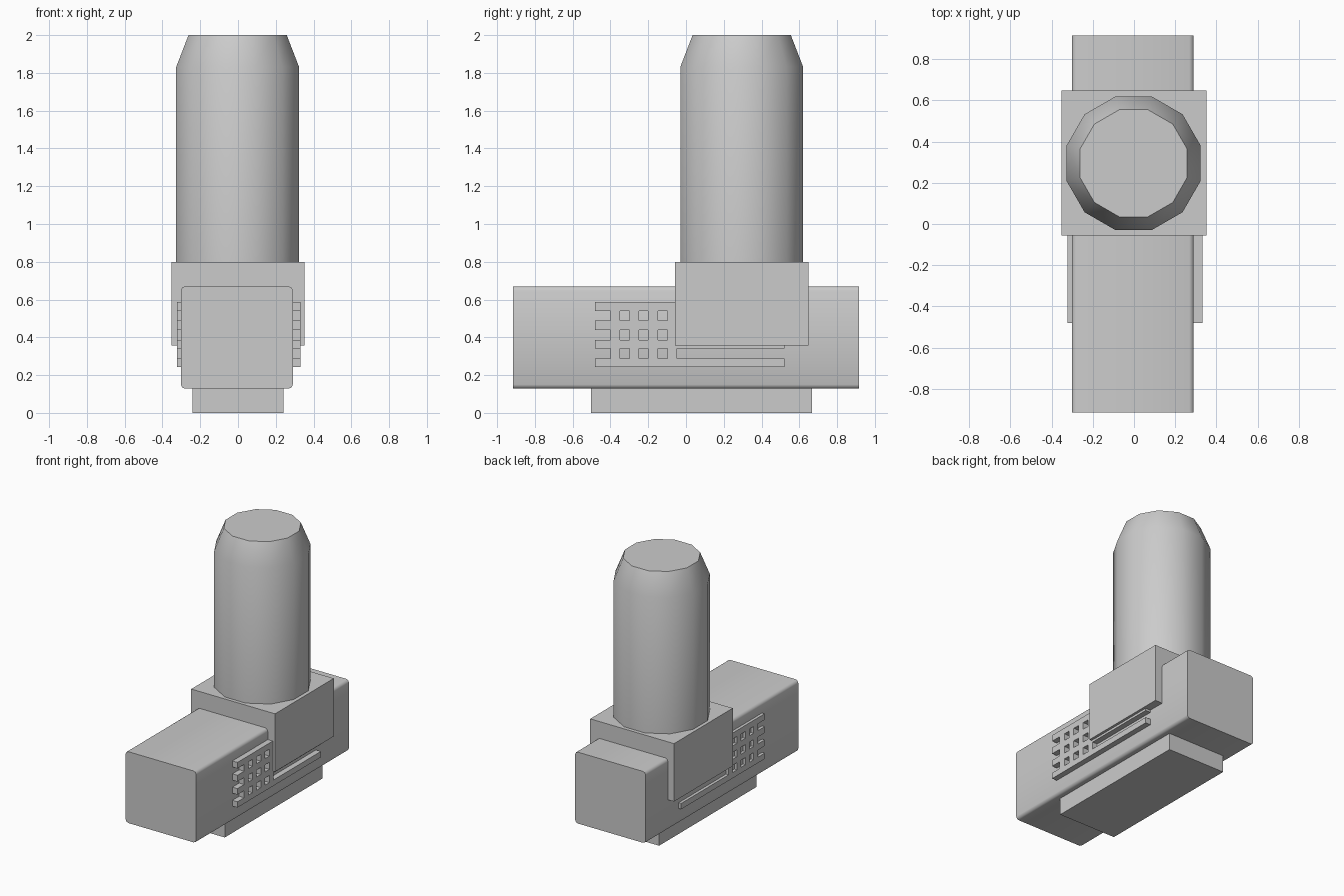
import bpy, bmesh, math

if "Cube" in bpy.data.objects:
    bpy.data.objects.remove(bpy.data.objects["Cube"])


def finish(name, bm):
    bmesh.ops.recalc_face_normals(bm, faces=bm.faces)
    me = bpy.data.meshes.new(name)
    bm.to_mesh(me)
    bm.free()
    ob = bpy.data.objects.new(name, me)
    bpy.context.collection.objects.link(ob)
    return ob


def smooth(ob, degrees):
    bpy.ops.object.select_all(action='DESELECT')
    bpy.context.view_layer.objects.active = ob
    ob.select_set(True)
    bpy.ops.object.shade_smooth_by_angle(angle=math.radians(degrees))


def box(name, x, y, z, bevel=0.0):
    """Box from (min, max) ranges; bevel rounds only the edges running along y."""
    bm = bmesh.new()
    bmesh.ops.create_cube(bm, size=1)
    for v in bm.verts:
        v.co = [r[0] if c < 0 else r[1] for c, r in zip(v.co, (x, y, z))]
    if bevel:
        edges = [e for e in bm.edges
                 if abs(e.verts[0].co.y - e.verts[1].co.y) > 0.01]
        bmesh.ops.bevel(bm, geom=edges, offset=bevel, segments=2,
                        profile=0.5, affect='EDGES')
    return finish(name, bm)


# Long body with rounded lengthwise edges
body = box("body", (-0.302, 0.29), (-0.916, 0.916), (0.128, 0.67), 0.022)
smooth(body, 50)

# Foot plate and the saddle block that carries the column
box("foot_plate", (-0.241, 0.241), (-0.503, 0.667), (0, 0.13))
box("saddle_block", (-0.353, 0.351), (-0.057, 0.648), (0.358, 0.798))

# Twelve-sided column with a tapered top
SIDES = 12
bm = bmesh.new()
rings = []
for apothem, z in ((0.325, 0.797), (0.325, 1.832), (0.26, 2.0)):
    r = apothem / math.cos(math.pi / SIDES)
    rings.append([bm.verts.new((-0.002 + r * math.cos((i + 0.5) * math.tau / SIDES),
                                0.295 + r * math.sin((i + 0.5) * math.tau / SIDES), z))
                  for i in range(SIDES)])
for a, b in zip(rings, rings[1:]):
    for i in range(SIDES):
        j = (i + 1) % SIDES
        bm.faces.new((a[i], a[j], b[j], b[i]))
bm.faces.new(rings[0])
bm.faces.new(rings[-1])
smooth(finish("column", bm), 40)

# Side grille: grid of cells with the gaps left out, extruded outwards
ys = [-0.481, -0.40, -0.35, -0.30, -0.25, -0.20, -0.148, -0.098, -0.048, 0.521]
zs = [0.243, 0.287, 0.341, 0.387, 0.44, 0.488, 0.54, 0.586]
INNER, OUTER, MID = 0.28, 0.328, 0.004
bm = bmesh.new()
grid = [[bm.verts.new((INNER + MID, y, z)) for z in zs] for y in ys]
for i in range(len(ys) - 1):
    for j in range(len(zs) - 1):
        if j % 2 == 0 or i % 2 == 1:
            bm.faces.new((grid[i][j], grid[i + 1][j],
                          grid[i + 1][j + 1], grid[i][j + 1]))
base = list(bm.faces)
ext = bmesh.ops.extrude_face_region(bm, geom=base, use_keep_orig=True)
for g in ext["geom"]:
    if isinstance(g, bmesh.types.BMVert):
        g.co.x = OUTER + MID
# Left grille is the mirror image
geo = bm.verts[:] + bm.edges[:] + bm.faces[:]
dup = bmesh.ops.duplicate(bm, geom=geo)
for g in dup["geom"]:
    if isinstance(g, bmesh.types.BMVert):
        g.co.x = 2 * MID - g.co.x
finish("side_grilles", bm)
